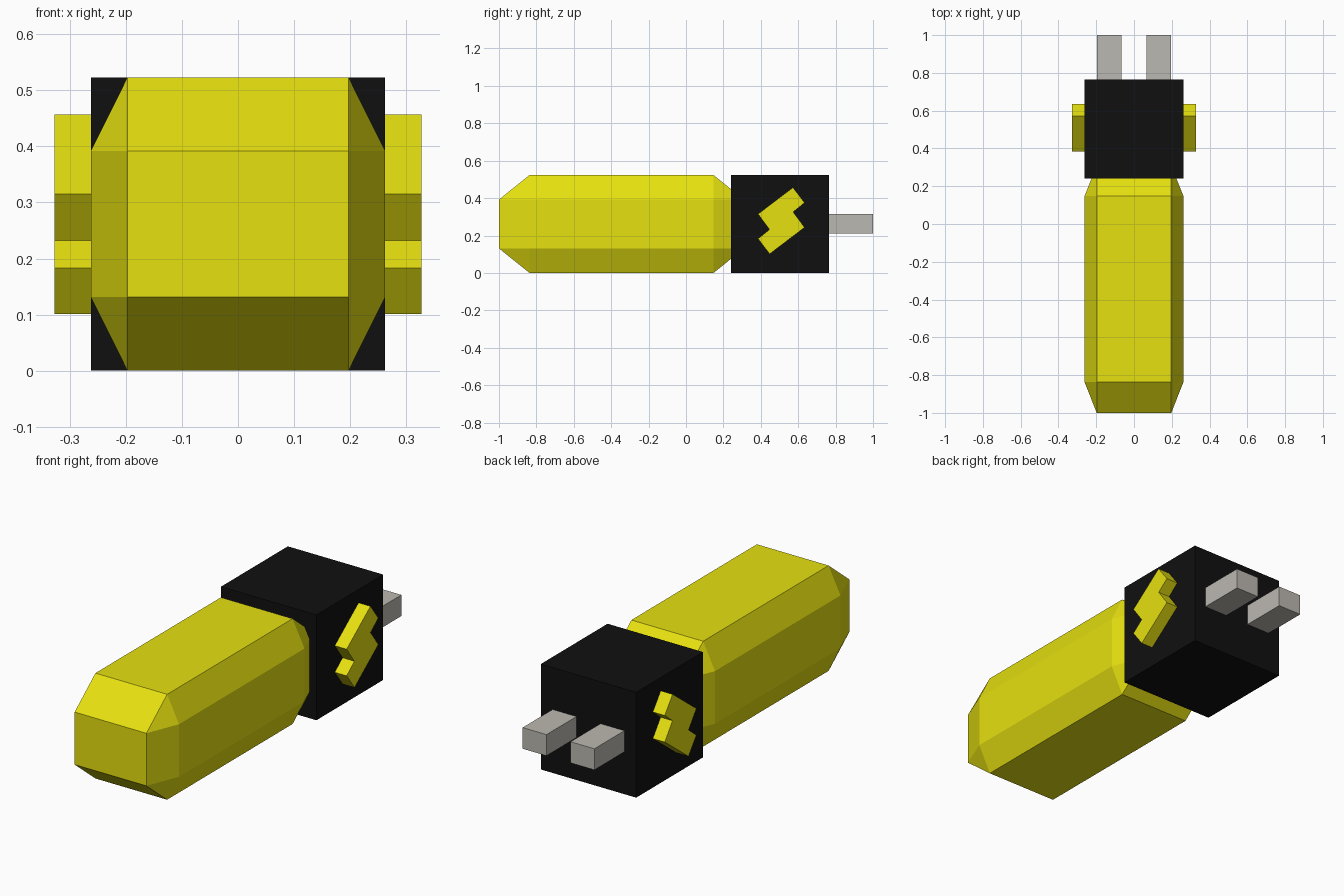
import bpy, bmesh

if "Cube" in bpy.data.objects:
    bpy.data.objects.remove(bpy.data.objects["Cube"])


def material(name, rgb):
    m = bpy.data.materials.new(name)
    m.diffuse_color = (*rgb, 1)
    m.use_nodes = True
    m.node_tree.nodes["Principled BSDF"].inputs["Base Color"].default_value = m.diffuse_color
    return m


YELLOW = material("yellow", (0.79, 0.75, 0.005))
BLACK = material("black", (0.005, 0.005, 0.005))
GREY = material("warm grey", (0.50, 0.48, 0.44))


def finish(name, bm, mat):
    bmesh.ops.recalc_face_normals(bm, faces=bm.faces)
    me = bpy.data.meshes.new(name)
    bm.to_mesh(me)
    bm.free()
    me.materials.append(mat)
    ob = bpy.data.objects.new(name, me)
    bpy.context.collection.objects.link(ob)
    return ob


def box(name, lo, hi, mat):
    bm = bmesh.new()
    bmesh.ops.create_cube(bm, size=1)
    for v in bm.verts:
        v.co = [l + (c + 0.5) * (h - l) for c, l, h in zip(v.co, lo, hi)]
    return finish(name, bm, mat)


# Long body: box with every edge chamfered, different width on each axis
centre, half, cut = (0, -0.345, 0.2615), (0.262, 0.655, 0.2615), (0.065, 0.163, 0.131)
bm = bmesh.new()
for sx in (-1, 1):
    for sy in (-1, 1):
        for sz in (-1, 1):
            for full in range(3):
                bm.verts.new([centre[i] + s * (half[i] - (0 if i == full else cut[i]))
                              for i, s in enumerate((sx, sy, sz))])
bmesh.ops.convex_hull(bm, input=bm.verts)
bmesh.ops.dissolve_limit(bm, angle_limit=0.01, verts=bm.verts, edges=bm.edges)
finish("body", bm, YELLOW)

# Black connector block
box("connector_block", (-0.262, 0.241, 0), (0.262, 0.765, 0.523), BLACK)

for side, s in (("left", -1), ("right", 1)):
    # Contact prong at the back
    x0, x1 = sorted((s * 0.066, s * 0.197))
    box(side + "_prong", (x0, 0.755, 0.21), (x1, 1.0, 0.315), GREY)

    # Raised zigzag plate: half outline, repeated by a half turn
    half_outline = [(0.572, 0.457), (0.385, 0.315), (0.446, 0.232), (0.385, 0.183)]
    outline = half_outline + [(1.019 - y, 0.558 - z) for y, z in half_outline]
    bm = bmesh.new()
    face = bm.faces.new([bm.verts.new((s * 0.255, y, z)) for y, z in outline])
    ext = bmesh.ops.extrude_face_region(bm, geom=[face], use_keep_orig=True)
    moved = [g for g in ext["geom"] if isinstance(g, bmesh.types.BMVert)]
    bmesh.ops.translate(bm, verts=moved, vec=(s * 0.072, 0, 0))
    finish(side + "_zigzag", bm, YELLOW)
